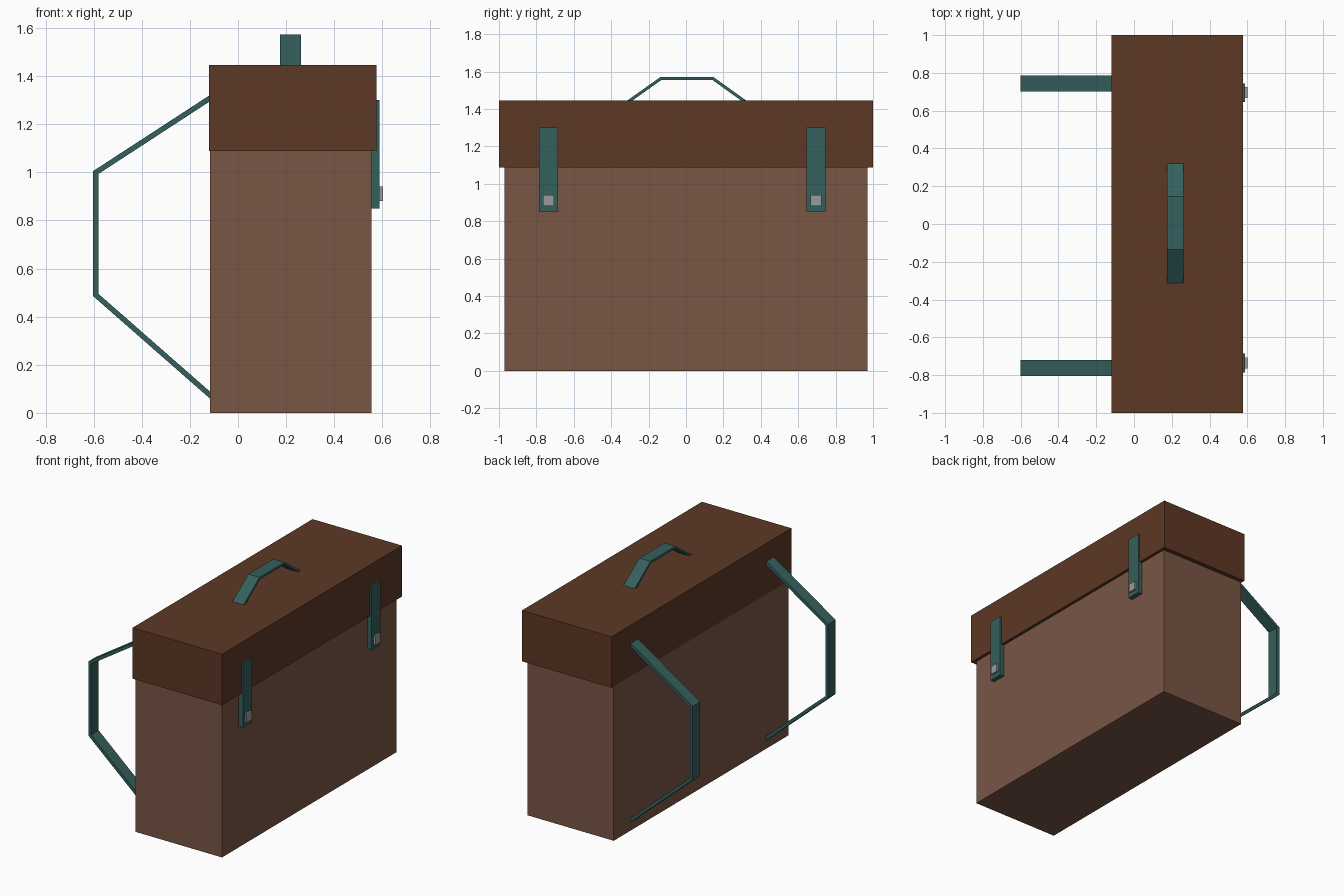
import bpy, bmesh
from mathutils import Vector

if "Cube" in bpy.data.objects:
    bpy.data.objects.remove(bpy.data.objects["Cube"])


def material(name, rgb):
    m = bpy.data.materials.new(name)
    m.diffuse_color = (*rgb, 1)
    m.use_nodes = True
    m.node_tree.nodes["Principled BSDF"].inputs["Base Color"].default_value = m.diffuse_color
    return m


TAN = material("tan_leather", (0.19, 0.092, 0.06))
BROWN = material("brown_leather", (0.107, 0.04, 0.018))
TEAL = material("teal_strap", (0.034, 0.115, 0.107))
METAL = material("buckle_metal", (0.33, 0.33, 0.33))


def finish(name, bm, mat):
    bmesh.ops.recalc_face_normals(bm, faces=bm.faces)
    me = bpy.data.meshes.new(name)
    bm.to_mesh(me)
    bm.free()
    me.materials.append(mat)
    bpy.context.collection.objects.link(bpy.data.objects.new(name, me))


def box(name, lo, hi, mat):
    bm = bmesh.new()
    bmesh.ops.create_cube(bm, size=1)
    for v in bm.verts:
        v.co = [a + (b - a) * (c + 0.5) for a, b, c in zip(lo, hi, v.co)]
    finish(name, bm, mat)


def strap(name, path, thick, w0, w1, place, mat):
    """Flat band: mitred outline of a 2D path, extruded from w0 to w1."""
    pts = [Vector(p) for p in path]
    dirs = [(b - a).normalized() for a, b in zip(pts, pts[1:])]
    norms = [Vector((-d.y, d.x)) for d in dirs]
    inner = []
    for i, p in enumerate(pts):
        a, b = norms[max(i - 1, 0)], norms[min(i, len(norms) - 1)]
        m = (a + b).normalized()
        inner.append(p + m * thick / m.dot(a))
    bm = bmesh.new()
    rows = [[bm.verts.new(place(q, w)) for q, w in
             ((p, w0), (p, w1), (n, w1), (n, w0))] for p, n in zip(pts, inner)]
    for r, s in zip(rows, rows[1:]):
        for k in range(4):
            bm.faces.new((r[k], r[k - 1], s[k - 1], s[k]))
    bm.faces.new(rows[0])
    bm.faces.new(rows[-1])
    finish(name, bm, mat)


# Case body and overhanging lid
box("body", (-0.117, -0.97, 0), (0.555, 0.97, 1.09), TAN)
box("lid", (-0.12, -1, 1.088), (0.576, 1, 1.446), BROWN)

# Front clasps with square buckles
for side, y in (("left", -0.735), ("right", 0.695)):
    box(f"clasp_{side}", (0.553, y - 0.05, 0.85), (0.588, y + 0.05, 1.3), TEAL)
    box(f"buckle_{side}", (0.58, y - 0.029, 0.88), (0.602, y + 0.029, 0.94), METAL)

# Carry handle on the lid (path in y-z)
strap("top_handle", [(0.325, 1.443), (0.145, 1.572), (-0.135, 1.572), (-0.317, 1.443)],
      0.016, 0.175, 0.262, lambda p, w: (w, p.x, p.y), TEAL)

# Shoulder straps on the back (path in x-z)
for side, y in (("left", -0.762), ("right", 0.744)):
    strap(f"shoulder_strap_{side}",
          [(-0.115, 1.322), (-0.602, 1.005), (-0.602, 0.485), (-0.115, 0.058)],
          0.022, y - 0.042, y + 0.042, lambda p, w: (p.x, w, p.y), TEAL)
